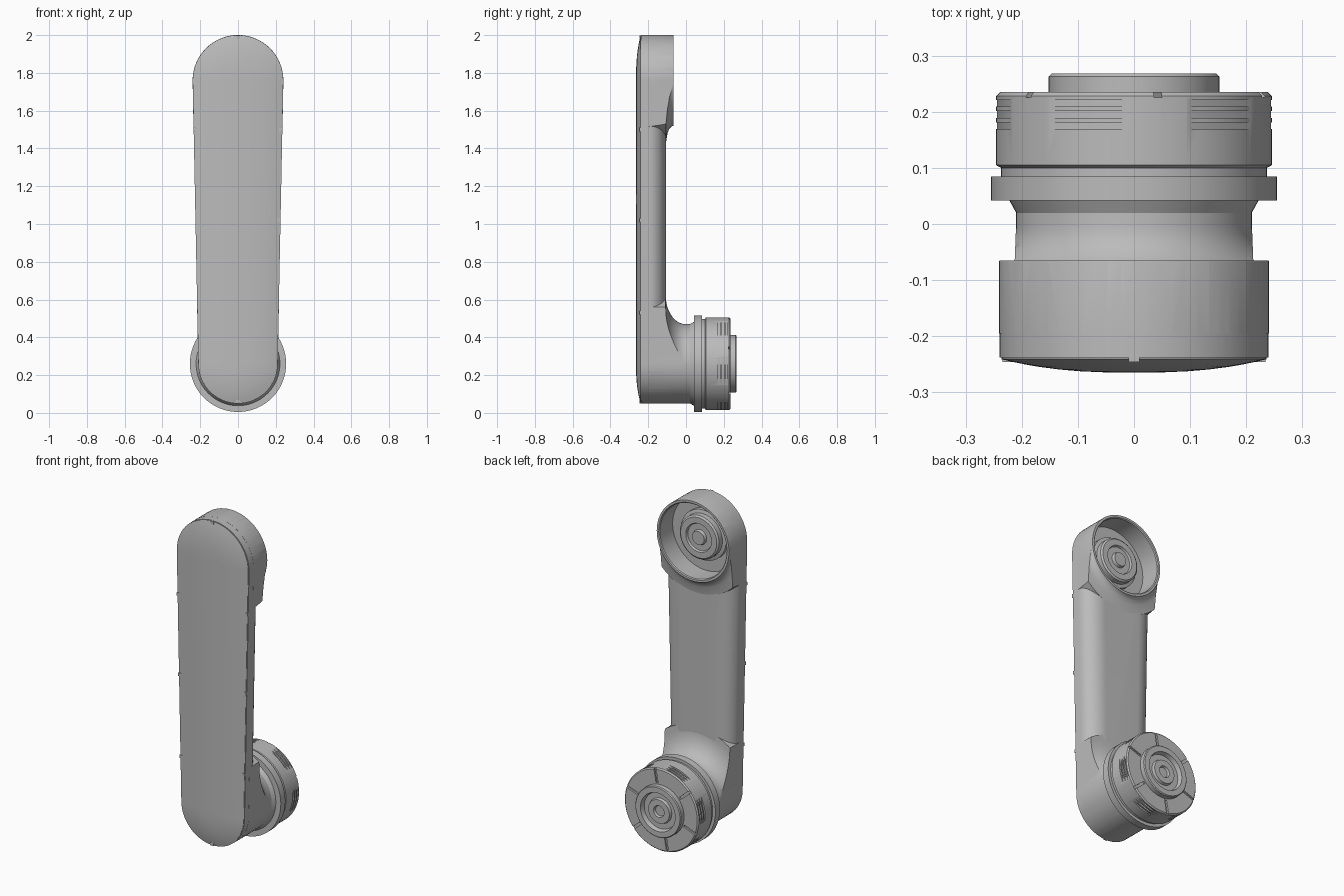
import bpy, bmesh
from math import sin, cos, pi, radians
from mathutils import Matrix, Vector

old = bpy.data.objects.get("Cube")
if old:
    bpy.data.objects.remove(old)

grey = bpy.data.materials.new("light_grey")
grey.use_nodes = True
grey.diffuse_color = (0.5, 0.5, 0.5, 1)
grey.node_tree.nodes["Principled BSDF"].inputs["Base Color"].default_value = (0.5, 0.5, 0.5, 1)

LOW, HIGH = 0.26, 1.76        # pivot heights
R_LOW, R_HIGH = 0.21, 0.24    # end radii of the arm


def finish(bm, name):
    bmesh.ops.remove_doubles(bm, verts=bm.verts, dist=1e-5)
    bmesh.ops.recalc_face_normals(bm, faces=bm.faces)
    mesh = bpy.data.meshes.new(name)
    bm.to_mesh(mesh)
    bm.free()
    mesh.materials.append(grey)
    ob = bpy.data.objects.new(name, mesh)
    bpy.context.collection.objects.link(ob)
    return ob


def smooth(ob, angle=32):
    bpy.ops.object.select_all(action="DESELECT")
    ob.select_set(True)
    bpy.context.view_layer.objects.active = ob
    bpy.ops.object.shade_smooth_by_angle(angle=radians(angle))


def boolean(ob, cutter, operation):
    mod = ob.modifiers.new("cut", "BOOLEAN")
    mod.operation, mod.solver, mod.object = operation, "EXACT", cutter
    bpy.context.view_layer.objects.active = ob
    bpy.ops.object.modifier_apply(modifier=mod.name)
    bpy.data.objects.remove(cutter)


def bridge(bm, a, b):
    n = len(a)
    for i in range(n):
        bm.faces.new((a[i], a[(i + 1) % n], b[(i + 1) % n], b[i]))


def lathe(name, profile, z, closed=False, segments=64):
    """Spin (radius, y) points about a y axis at height z."""
    bm = bmesh.new()
    rings = [[bm.verts.new((r * cos(2 * pi * i / segments), y, z + r * sin(2 * pi * i / segments)))
              for i in range(segments)] for r, y in profile]
    for a, b in zip(rings, rings[1:]):
        bridge(bm, a, b)
    if closed:
        bridge(bm, rings[-1], rings[0])
    return finish(bm, name)


def outline(bm, scale, y, n=32):
    """Rounded-end arm outline, shrunk toward its spine by scale."""
    pts = []
    for z, r, start in ((HIGH, R_HIGH, 0), (LOW, R_LOW, pi)):
        for i in range(n + 1):
            a = start + pi * i / n
            pts.append(bm.verts.new((scale * r * cos(a), y, z + scale * r * sin(a))))
    return pts


def outline_solid(name, layers):
    bm = bmesh.new()
    rings = [outline(bm, s, y) for s, y in layers]
    for a, b in zip(rings, rings[1:]):
        bridge(bm, a, b)
    bm.faces.new(rings[0])
    bm.faces.new(rings[-1])
    return finish(bm, name)


def add_box(bm, center, size, turn=None):
    m = Matrix.Translation(center) @ (turn or Matrix()) @ Matrix.Diagonal((*size, 1))
    bmesh.ops.create_cube(bm, size=1, matrix=m)


# Domed front cover and the flat tray behind it
dome = [(s, -0.265 + 0.025 * s ** 2.5) for s in (0.02, 0.2, 0.4, 0.55, 0.7, 0.8, 0.9, 0.985)]
smooth(outline_solid("front_cover", dome + [(0.985, -0.23)]))
smooth(outline_solid("arm_tray", [(1, -0.238), (1, -0.19)]))

# Arm shaft with rounded back edges
bm = bmesh.new()
sections = []
for z, w in ((LOW, R_LOW), (HIGH, R_HIGH)):
    half = [(w, -0.235)]
    for i in range(13):
        a = pi / 2 * i / 12
        half.append((w - 0.11 + 0.11 * cos(a), -0.19 + 0.085 * sin(a)))
    loop = half + [(-x, y) for x, y in reversed(half)]
    sections.append([bm.verts.new((x, y, z)) for x, y in loop])
bridge(bm, *sections)
for s in sections:
    bm.faces.new(s)
shaft = finish(bm, "arm_shaft")
boolean(shaft, lathe("cutter", [(0, -0.19), (0.23, -0.19), (0.23, 0), (0, 0)], HIGH), "DIFFERENCE")
smooth(shaft)

# Upper socket ring, flared into the shaft
socket = lathe("upper_socket", [
    (0.222, -0.195), (0.222, -0.07), (0.227, -0.065), (0.24, -0.065), (0.243, -0.075),
    (0.255, -0.088), (0.28, -0.098), (0.33, -0.106), (0.34, -0.195)], HIGH, closed=True)
boolean(socket, outline_solid("cutter", [(1.002, -0.3), (1.002, 0.1)]), "INTERSECT")
smooth(socket)

# Hub inside the socket
smooth(lathe("socket_hub", [
    (0, -0.195), (0.15, -0.195), (0.15, -0.165), (0.13, -0.16), (0.13, -0.128), (0.12, -0.12),
    (0.085, -0.12), (0.08, -0.132), (0.045, -0.132), (0.04, -0.115), (0, -0.115)], HIGH))

# Lower elbow, with a concave fillet into the shaft
flare = [(0, -0.2), (0.37, -0.2), (0.37, -0.108)]
for i in range(13):
    a = pi / 2 * i / 12
    flare.append((0.36 - 0.15 * sin(a), -0.002 - 0.105 * cos(a)))
elbow = lathe("lower_elbow", flare + [(0.21, 0.05), (0, 0.05)], LOW)
boolean(elbow, outline_solid("cutter", [(1.002, -0.3), (1.002, 0.1)]), "INTERSECT")
smooth(elbow)

# Flange collar
smooth(lathe("flange", [
    (0, 0.02), (0.21, 0.02), (0.222, 0.042), (0.255, 0.042), (0.255, 0.085), (0, 0.085)], LOW))

# Locking drum with grip slots round the side and radial slots on its face
drum = lathe("locking_drum", [
    (0, 0.07), (0.237, 0.07), (0.237, 0.1), (0.246, 0.105), (0.246, 0.228), (0.239, 0.235),
    (0, 0.235)], LOW)
bm = bmesh.new()
for k in range(6):
    for offset, radius, size, ys in (
            (50, 0.247, (0.024, 0.012, 0.15), (0.175, 0.195, 0.215)),
            (80, 0.21, (0.1, 0.02, 0.014), (0.235,))):
        a = radians(offset + 60 * k)
        for y in ys:
            add_box(bm, Vector((radius * cos(a), y, LOW + radius * sin(a))), size,
                    Matrix.Rotation(-a, 4, "Y"))
boolean(drum, finish(bm, "cutter"), "DIFFERENCE")
smooth(drum)

# End coupling with a recessed centre
smooth(lathe("end_coupling", [
    (0, 0.22), (0.152, 0.22), (0.152, 0.263), (0.147, 0.268), (0.115, 0.268), (0.108, 0.242),
    (0.075, 0.242), (0.07, 0.258), (0.035, 0.258), (0.03, 0.245), (0, 0.245)], LOW))

# Small clips along the cover seam
bm = bmesh.new()
for z in (0.53, 1.02, 1.5):
    w = R_LOW + (R_HIGH - R_LOW) * (z - LOW) / (HIGH - LOW)
    for side in (-1, 1):
        add_box(bm, (side * (w - 0.009), -0.24, z), (0.018, 0.012, 0.02))
add_box(bm, (0, -0.24, HIGH + R_HIGH - 0.01), (0.02, 0.012, 0.018))
add_box(bm, (0, -0.24, LOW - R_LOW + 0.01), (0.02, 0.012, 0.018))
finish(bm, "cover_clips")
